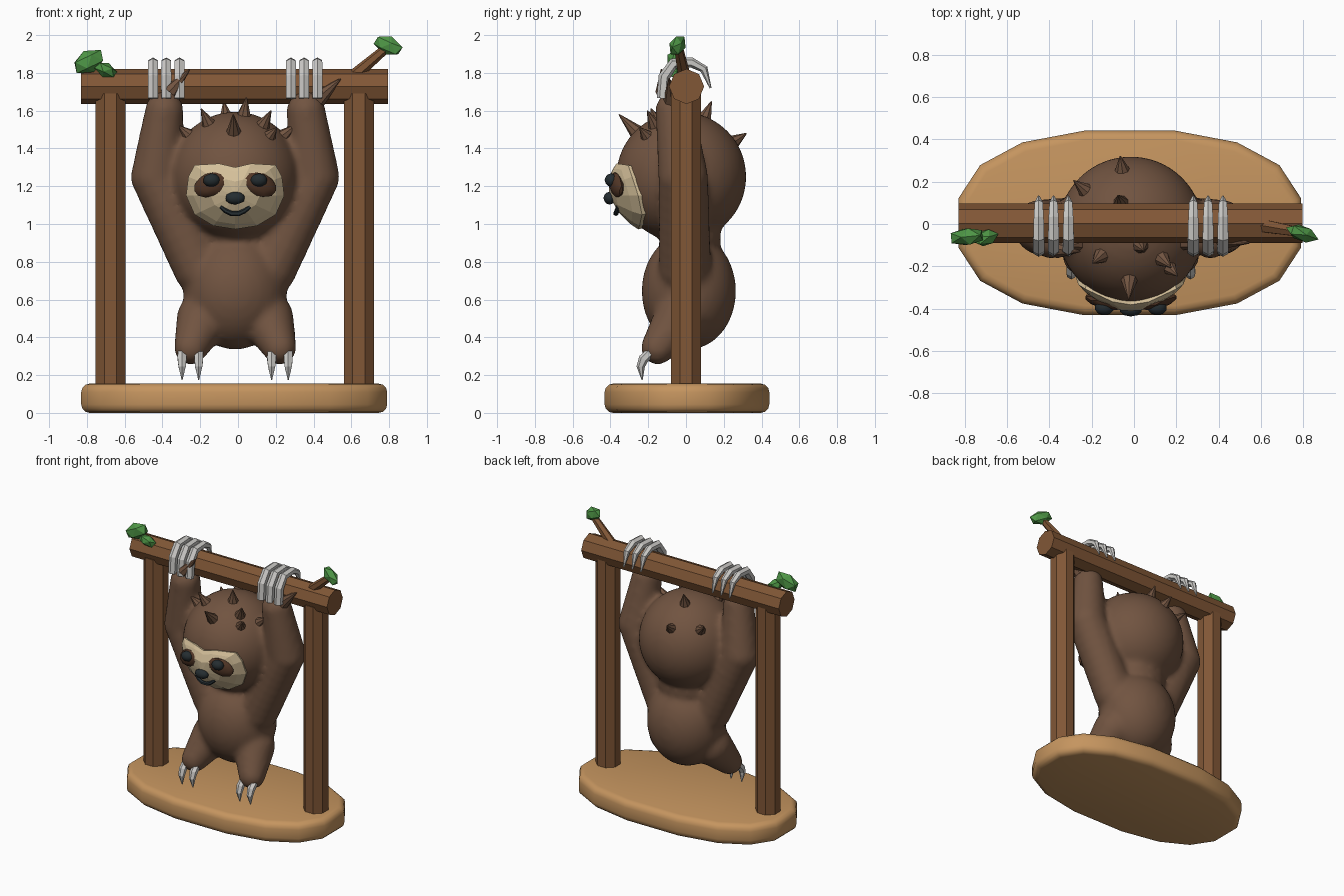
import bpy, bmesh, math
from mathutils import Vector as V, Matrix as M

if "Cube" in bpy.data.objects:
    bpy.data.objects.remove(bpy.data.objects["Cube"])

CX = -0.015  # symmetry plane of the animal


def mat(name, r, g, b):
    m = bpy.data.materials.new(name)
    m.diffuse_color = (r, g, b, 1)
    m.use_nodes = True
    m.node_tree.nodes["Principled BSDF"].inputs["Base Color"].default_value = m.diffuse_color
    return m


FUR = mat("brown fur", .165, .088, .052)
WOOD = mat("wood", .22, .095, .037)
TAN = mat("tan base", .56, .30, .115)
CREAM = mat("cream face", .68, .54, .33)
CLAW = mat("claw grey", .60, .59, .57)
GREEN = mat("leaf green", .075, .30, .06)
BLACK = mat("dark eye", .018, .026, .030)
PATCH = mat("dark brown patch", .085, .038, .020)


def finish(bm, name, m, angle=None):
    bmesh.ops.recalc_face_normals(bm, faces=bm.faces)
    me = bpy.data.meshes.new(name)
    bm.to_mesh(me)
    bm.free()
    ob = bpy.data.objects.new(name, me)
    bpy.context.collection.objects.link(ob)
    me.materials.append(m)
    bpy.ops.object.select_all(action='DESELECT')
    ob.select_set(True)
    bpy.context.view_layer.objects.active = ob
    if angle:
        bpy.ops.object.shade_smooth_by_angle(angle=math.radians(angle))
    return ob


def cone(name, p, q, r1, r2, sides, m, roll=0.0, angle=None):
    p, q = V(p), V(q)
    d = q - p
    bm = bmesh.new()
    mx = M.Translation((p + q) / 2) @ d.to_track_quat('Z', 'Y').to_matrix().to_4x4() @ M.Rotation(roll, 4, 'Z')
    bmesh.ops.create_cone(bm, cap_ends=True, segments=sides, radius1=r1, radius2=r2,
                          depth=d.length, matrix=mx)
    return finish(bm, name, m, angle)


def ellipsoid(name, c, size, m, tilt=0.0, turn=0.0, sub=1, angle=None):
    bm = bmesh.new()
    mx = M.Translation(c) @ M.Rotation(turn, 4, 'Z') @ M.Rotation(tilt, 4, 'Y') @ M.Diagonal((*size, 1))
    bmesh.ops.create_icosphere(bm, subdivisions=sub, radius=1, matrix=mx)
    return finish(bm, name, m, angle)


def tube(name, pts, radii, side, sides, m, angle=None):
    """Tapered tube along a planar path; side is the normal of that plane."""
    pts, side, bm, rings = [V(p) for p in pts], V(side), bmesh.new(), []
    for i, p in enumerate(pts):
        t = (pts[min(i + 1, len(pts) - 1)] - pts[max(i - 1, 0)]).normalized()
        up = t.cross(side)
        rings.append([bm.verts.new(p + radii[i] * (math.cos(a) * side + math.sin(a) * up))
                      for a in [math.tau * (k + .5) / sides for k in range(sides)]])
    for a, b in zip(rings, rings[1:]):
        for k in range(sides):
            j = (k + 1) % sides
            bm.faces.new((a[k], a[j], b[j], b[k]))
    bm.faces.new(rings[0])
    bm.faces.new(rings[-1])
    return finish(bm, name, m, angle)


# Base: rounded superellipse slab
bm = bmesh.new()
ring = []
for k in range(16):
    a = math.tau * (k + .5) / 16
    c, s = math.cos(a), math.sin(a)
    ring.append(bm.verts.new((-.02 + math.copysign(.823 * abs(c) ** .824, c),
                              .005 + math.copysign(.443 * abs(s) ** .824, s), 0)))
f = bm.faces.new(ring)
top = bmesh.ops.extrude_face_region(bm, geom=[f])
bmesh.ops.translate(bm, vec=(0, 0, .155), verts=[g for g in top['geom'] if isinstance(g, bmesh.types.BMVert)])
rim = [e for e in bm.edges if abs(e.verts[0].co.z - e.verts[1].co.z) < .01]
bmesh.ops.bevel(bm, geom=rim, offset=.045, segments=3, profile=.5, affect='EDGES')
finish(bm, "base", TAN, 40)

# Wooden frame: two posts, a cross beam and a twig
for n, x in (("left", -.675), ("right", .64)):
    cone(n + "_post", (x, 0, .13), (x, 0, 1.69), .086, .086, 8, WOOD, math.pi / 8)
cone("beam", (-.83, .003, 1.728), (.795, .003, 1.728), .093, .093, 8, WOOD)
cone("twig", (.62, -.01, 1.79), (.79, -.04, 1.935), .034, .024, 6, WOOD)

# Leaves
for i, (c, s, t, w) in enumerate((((-.79, -.06, 1.86), (.095, .045, .062), -.45, .1),
                                  ((-.70, -.065, 1.815), (.068, .04, .04), .45, .3),
                                  ((.795, -.045, 1.945), (.088, .04, .052), .4, -.35))):
    ellipsoid("leaf_%d" % (i + 1), c, s, GREEN, t, w)

# Furry body: overlapping balls along limbs, fused and smoothed
bm = bmesh.new()


def ball(c, r):
    r = r if isinstance(r, tuple) else (r, r, r)
    bmesh.ops.create_icosphere(bm, subdivisions=4, radius=1,
                               matrix=M.Translation(c) @ M.Diagonal((*r, 1)))


def limb(p, q, r1, r2, n=9):
    for i in range(n):
        t = i / (n - 1)
        ball(V(p).lerp(V(q), t), r1 + (r2 - r1) * t)


ball((CX, -.025, 1.25), .345)                    # head
ball((CX, .015, .645), (.275, .25, .31))         # torso
ball((CX, .025, .93), (.2, .16, .14))            # neck
for s in (-1, 1):
    limb((CX + s * .19, -.005, .77), (CX + s * .42, -.015, 1.25), .14, .133)    # upper arm
    limb((CX + s * .42, -.015, 1.25), (CX + s * .375, -.06, 1.60), .133, .103)  # forearm
    limb((CX + s * .17, -.03, .50), (CX + s * .235, -.15, .345), .14, .09)      # leg
body = finish(bm, "body", FUR)
rm = body.modifiers.new("fuse", 'REMESH')
rm.mode, rm.voxel_size, rm.use_smooth_shade = 'VOXEL', .02, True
sm = body.modifiers.new("smooth", 'SMOOTH')
sm.factor, sm.iterations = .5, 8
bpy.ops.object.convert(target='MESH')

# Tufts on the head: cones radiating from its centre
H = V((CX, -.025, 1.25))
for i, d in enumerate(((-.01, -.33, .33), (-.30, -.08, .27), (-.18, -.16, .36), (.06, -.10, .42),
                       (.19, -.18, .35), (.33, -.08, .28), (-.06, .16, .40), (-.05, .345, .23),
                       (-.27, .23, .23), (.22, -.22, .26))):
    d = V(d)
    cone("head_tuft_%d" % (i + 1), H + d.normalized() * .315, H + d, .046, .003, 8, FUR, 0, 40)
# Tufts at the wrists
cone("left_wrist_tuft", (-.36, -.12, 1.70), (-.255, -.13, 1.82), .042, .003, 8, FUR, 0, 40)
cone("right_wrist_tuft", (.42, -.07, 1.66), (.545, -.09, 1.77), .05, .003, 8, FUR, 0, 40)

# Claws: three hooked over the beam per hand, two per foot
for s, n in ((-1, "left"), (1, "right")):
    for i in (-1, 0, 1):
        x = CX + s * .365 + i * .07
        tube("%s_hand_claw_%d" % (n, i + 2),
             [(x, -.125, 1.665), (x, -.115, 1.78), (x, -.065, 1.85), (x, .03, 1.855), (x, .095, 1.82), (x, .13, 1.72)],
             [.03, .031, .030, .027, .022, .005], (1, 0, 0), 6, CLAW)
    for i in (-1, 1):
        x = CX + s * .237 + i * .044
        tube("%s_foot_claw_%d" % (n, (i + 3) // 2),
             [(x, -.19, .32), (x, -.225, .285), (x, -.24, .245), (x, -.232, .175)],
             [.026, .027, .022, .003], (1, 0, 0), 6, CLAW)

# Face mask: mirrored outline projected on the head with a muzzle bulge
half = [(0, 1.30), (.085, 1.32), (.215, 1.312), (.248, 1.25), (.26, 1.15), (.215, 1.05), (.115, .99)]
outline = half + [(0, .972)] + [(-x, z) for x, z in half[:0:-1]]


def face_y(x, z, r):
    return -.025 - math.sqrt(max(.36 ** 2 - x * x - (z - 1.25) ** 2, .001)) - .035 * (1 - r * r)


bm = bmesh.new()
mid = bm.verts.new((CX, face_y(0, 1.15, 0), 1.15))
rings = []
for r in (.5, .85, 1):
    rings.append([bm.verts.new((CX + x * r, face_y(x * r, 1.15 + (z - 1.15) * r, r), 1.15 + (z - 1.15) * r))
                  for x, z in outline])
rings.append([bm.verts.new((CX + x * .93, face_y(x, z, 1) + .06, 1.15 + (z - 1.15) * .93)) for x, z in outline])
n = len(outline)
for k in range(n):
    j = (k + 1) % n
    bm.faces.new((mid, rings[0][k], rings[0][j]))
    for a, b in zip(rings, rings[1:]):
        bm.faces.new((a[k], b[k], b[j], a[j]))
bm.faces.new(rings[-1])
finish(bm, "face_mask", CREAM)

# Eyes, nose and mouth
for s, nm in ((-1, "left"), (1, "right")):
    ellipsoid(nm + "_eye_patch", (CX + s * .132, -.368, 1.208), (.095, .032, .062), PATCH, s * .38, s * .3, 2, 30)
    ellipsoid(nm + "_eye", (CX + s * .125, -.395, 1.232), (.046, .036, .036), BLACK, 0, 0, 2, 40)
ellipsoid("nose", (CX, -.405, 1.137), (.053, .032, .034), BLACK, 0, 0, 2, 40)
tube("mouth", [(CX + x, -.372 + 2.2 * x * x, 1.053 + 6.5 * x * x) for x in (-.078, -.05, -.02, .02, .05, .078)],
     [.011, .013, .014, .014, .013, .011], (0, 1, 0), 6, BLACK, 40)
